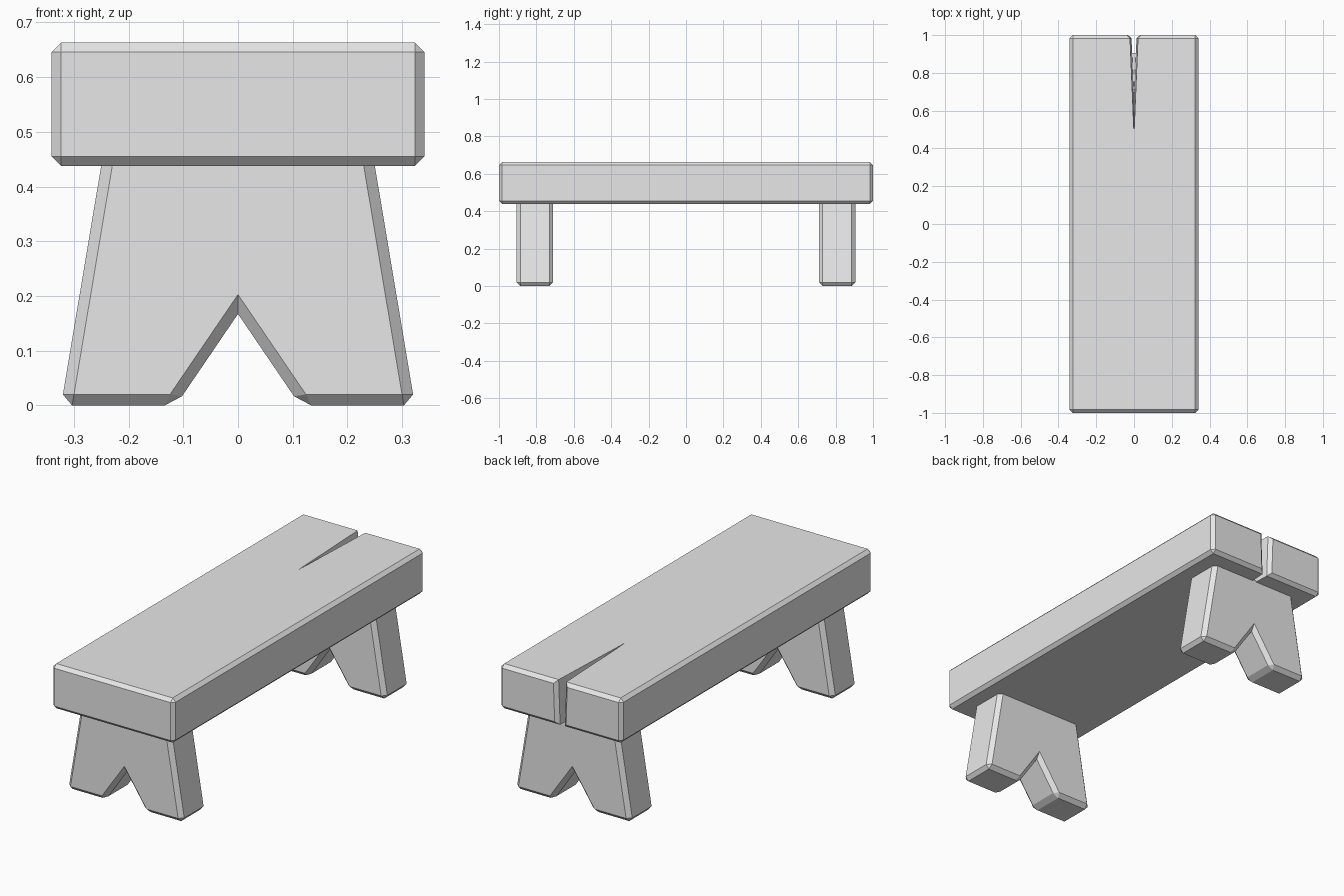
import bpy
import bmesh

cube = bpy.data.objects.get("Cube")
if cube:
    bpy.data.objects.remove(cube, do_unlink=True)

grey = bpy.data.materials.new("plain grey")
grey.use_nodes = True
grey.diffuse_color = (0.8, 0.8, 0.8, 1)
grey.node_tree.nodes["Principled BSDF"].inputs["Base Color"].default_value = (0.8, 0.8, 0.8, 1)


def mirrored(half):
    """Close a half outline by mirroring it in x; points on x = 0 are shared."""
    return half + [(-x, v) for x, v in reversed(half) if abs(x) > 1e-6]


def chamfered_prism(name, ring_a, ring_b, chamfer, is_sharp):
    """Join two matching rings into a solid and chamfer all edges not kept sharp."""
    bm = bmesh.new()
    a = [bm.verts.new(p) for p in ring_a]
    b = [bm.verts.new(p) for p in ring_b]
    bm.faces.new(a)
    bm.faces.new(b)
    for i in range(len(a)):
        j = (i + 1) % len(a)
        bm.faces.new((a[i], a[j], b[j], b[i]))
    bmesh.ops.recalc_face_normals(bm, faces=bm.faces)
    edges = [e for e in bm.edges if not is_sharp(e.verts[0].co, e.verts[1].co)]
    bmesh.ops.bevel(bm, geom=edges, offset=chamfer, offset_type='OFFSET',
                    segments=1, profile=0.5, affect='EDGES', clamp_overlap=False)
    bmesh.ops.recalc_face_normals(bm, faces=bm.faces)
    mesh = bpy.data.meshes.new(name)
    bm.to_mesh(mesh)
    bm.free()
    mesh.materials.append(grey)
    obj = bpy.data.objects.new(name, mesh)
    bpy.context.collection.objects.link(obj)
    return obj


# Seat: thick plank with a tapering crack at the back end
SEAT_BOTTOM, SEAT_TOP = 0.438, 0.663


def seat_ring(z, mouth, tip):
    half = [(0, tip), (mouth, 1), (0.341, 1), (0.341, -1)]
    return [(x, y, z) for x, y in mirrored(half)]


def crack_edge(p, q):
    return any(abs(v.x) < 0.05 and v.y < 0.9 for v in (p, q))


chamfered_prism("seat", seat_ring(SEAT_BOTTOM, 0.014, 0.666),
                seat_ring(SEAT_TOP, 0.022, 0.475), 0.017, crack_edge)

# Legs: splayed slabs with a V-shaped cutout
LEG_TOP = 0.445
leg_half = [(0, 0.167), (0.1136, 0), (0.3235, 0), (0.249, LEG_TOP)]


def leg_ring(y):
    return [(x, y, z) for x, z in mirrored(leg_half)]


def leg_sharp_edge(p, q):
    at_top = min(p.z, q.z) > LEG_TOP - 0.01
    at_apex = abs(p.x) < 0.01 and abs(q.x) < 0.01
    return at_top or at_apex


for name, y in (("front_leg", -0.808), ("back_leg", 0.808)):
    chamfered_prism(name, leg_ring(y - 0.097), leg_ring(y + 0.097), 0.02, leg_sharp_edge)
